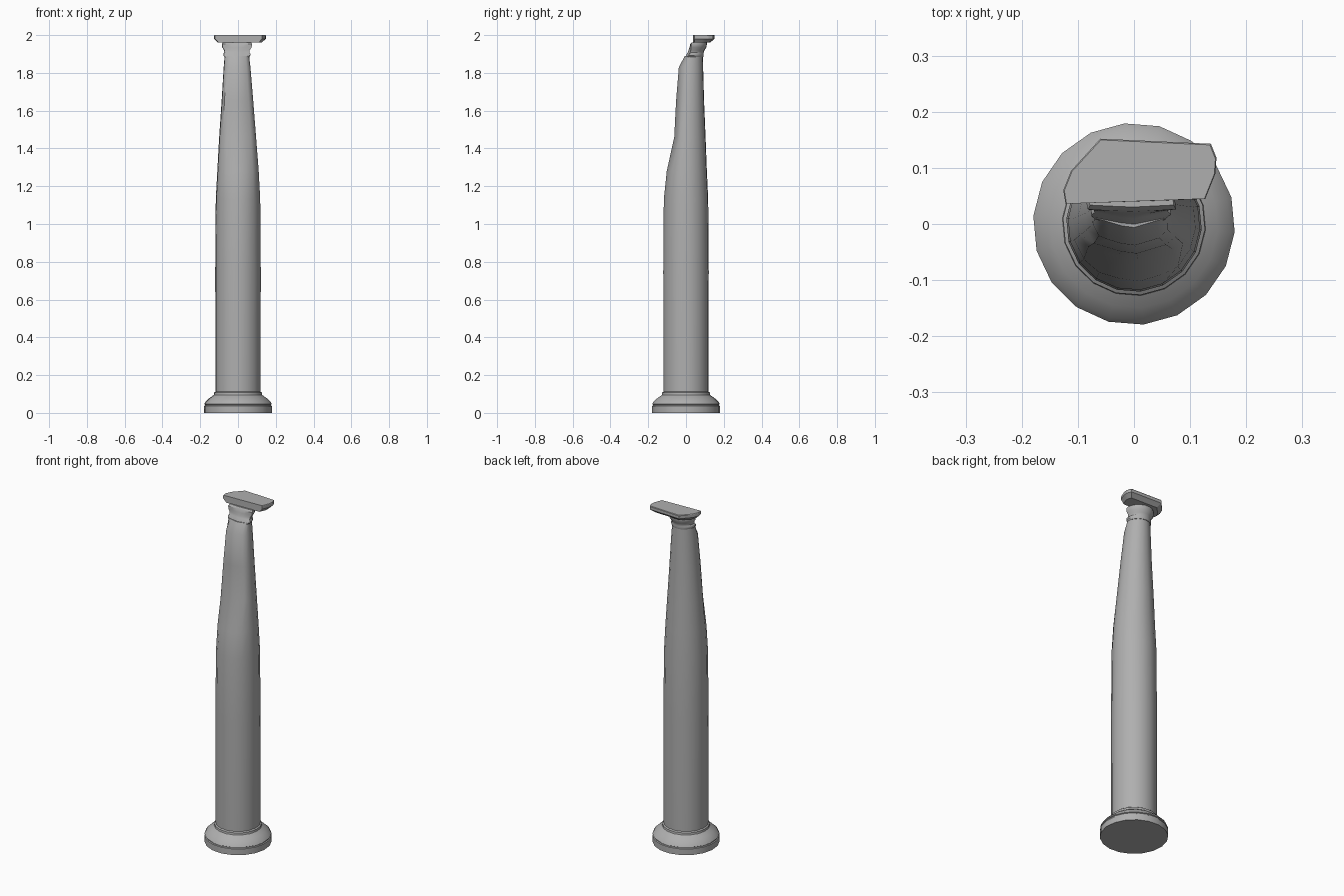
import bpy, bmesh, math

if "Cube" in bpy.data.objects:
    bpy.data.objects.remove(bpy.data.objects["Cube"])

SIDES = 18
TURN = math.radians(-4.6)

# Weathered dark grey stone
STONE = bpy.data.materials.new("stone")
STONE.diffuse_color = (.43, .43, .43, 1)
STONE.use_nodes = True
STONE.node_tree.nodes["Principled BSDF"].inputs["Base Color"].default_value = STONE.diffuse_color


def loft(name, rings, angle=30):
    """Skin a list of equal-length point rings and cap both ends."""
    bm = bmesh.new()
    loops = [[bm.verts.new(p) for p in ring] for ring in rings]
    for a, b in zip(loops, loops[1:]):
        n = len(a)
        for i in range(n):
            j = (i + 1) % n
            bm.faces.new((a[i], a[j], b[j], b[i]))
    bm.faces.new(loops[0][::-1])
    bm.faces.new(loops[-1])
    bmesh.ops.recalc_face_normals(bm, faces=bm.faces)
    me = bpy.data.meshes.new(name)
    bm.to_mesh(me)
    bm.free()
    me.materials.append(STONE)
    ob = bpy.data.objects.new(name, me)
    bpy.context.collection.objects.link(ob)
    bpy.context.view_layer.objects.active = ob
    ob.select_set(True)
    bpy.ops.object.shade_smooth_by_angle(angle=math.radians(angle))
    ob.select_set(False)
    return ob


def ring(z, r, cx=0.0, cy=0.0, cut=-1.0, vee=0.3):
    """Round section whose front is broken away along a shallow V at y = cut."""
    pts = []
    for i in range(SIDES):
        a = TURN + math.tau * i / SIDES
        x, y = cx + r * math.cos(a), cy + r * math.sin(a)
        if math.sin(a) < 0:
            y = max(y, min(cut + vee * abs(x - cx), cy))
        pts.append((x, y, z))
    return pts


# Moulded round base
loft("column_base", [ring(z, r) for z, r in (
    (0, .18), (.036, .18), (.039, .175), (.044, .175), (.047, .18),
    (.06, .172), (.08, .15), (.095, .128), (.098, .127), (.107, .127), (.112, .12))])

# Shaft, narrowing and broken away at the upper front
loft("broken_shaft", [
    ring(.108, .12), ring(.75, .121), ring(1.13, .118),
    ring(1.28, .11, 0, .001, -.105),
    ring(1.46, .098, -.002, .006, -.065),
    ring(1.65, .084, -.003, .012, -.055),
    ring(1.83, .071, -.005, .020, -.04),
    ring(1.89, .065, -.006, .024, -.008)], 40)

# Neck rings and flared remains of the capital
loft("capital_neck", [
    ring(1.885, .066, -.006, .026, -.005, .2),
    ring(1.892, .072, -.006, .022, 0, .2),
    ring(1.902, .072, -.006, .022, .003, .2),
    ring(1.908, .066, -.006, .028, .008, .2),
    ring(1.92, .068, -.006, .03, .012, .2),
    ring(1.935, .078, -.006, .03, .018, .1),
    ring(1.952, .08, -.005, .031, .022, .05),
    ring(1.962, .076, -.005, .034, .03, .05)])

# Broken top slab with a chamfered underside
outline = [(-.122, .036), (-.126, .06), (-.112, .095), (-.06, .152),
           (.137, .143), (.147, .118), (.145, .09), (.127, .045)]


def slab_ring(z, s):
    return [(.01 + (x - .01) * (1 - (1 - s) * .7), .04 + (y - .04) * s, z) for x, y in outline]


loft("broken_top_slab", [slab_ring(1.96, .78), slab_ring(1.975, .94),
                         slab_ring(1.98, 1), slab_ring(1.997, 1), slab_ring(2, .98)], 25)
